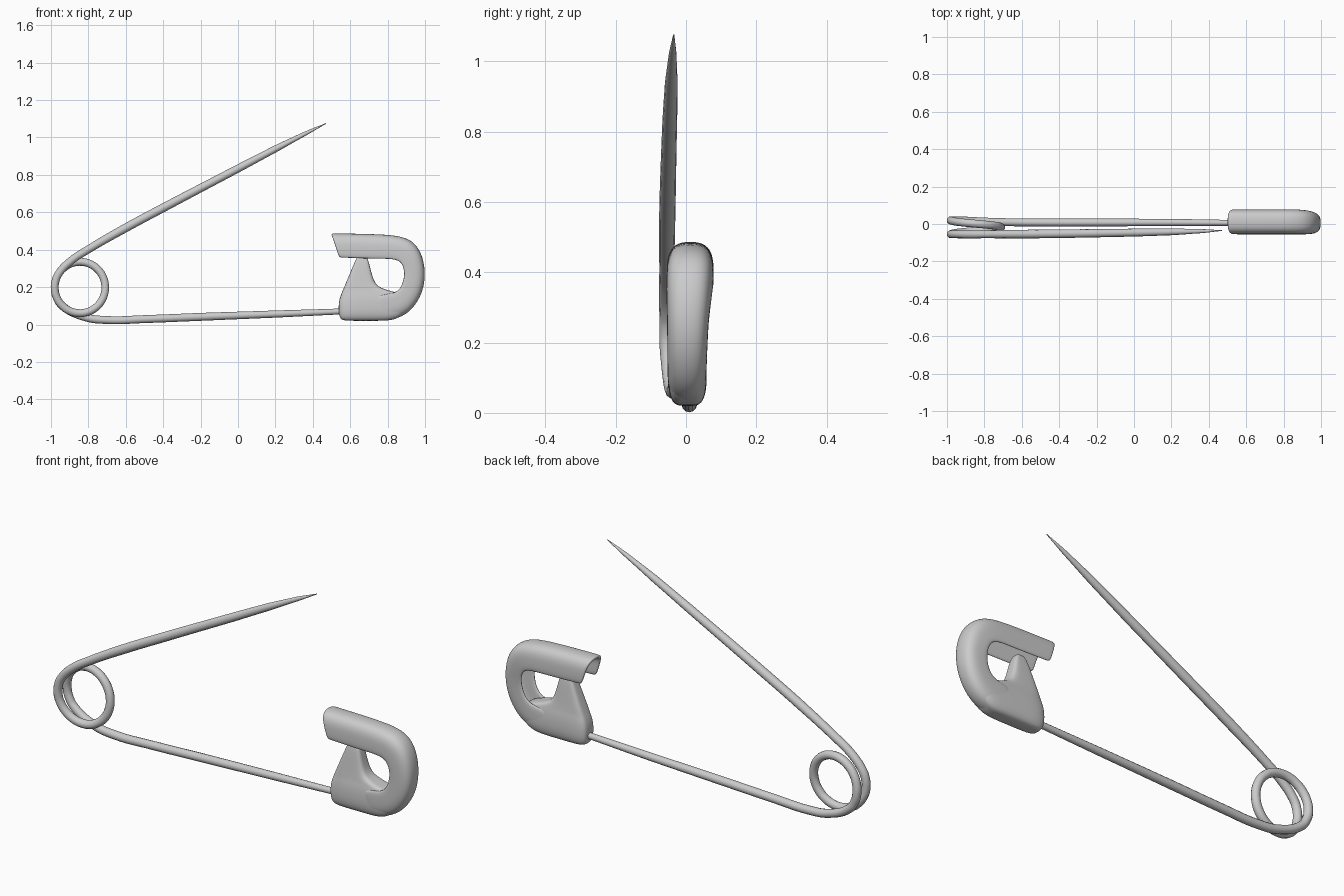
import bpy, bmesh, math
from math import cos, sin, radians


def add_mesh(name, rings, closed, caps):
    """Skin a list of point rings into one mesh object."""
    bm = bmesh.new()
    vs = [[bm.verts.new(p) for p in r] for r in rings]
    n = len(vs[0])
    for a, b in zip(vs, vs[1:]):
        for i in range(n if closed else n - 1):
            j = (i + 1) % n
            bm.faces.new((a[i], a[j], b[j], b[i]))
    if caps:
        bm.faces.new(vs[0])
        bm.faces.new(vs[-1])
    bmesh.ops.recalc_face_normals(bm, faces=bm.faces)
    for f in bm.faces:
        f.smooth = True
    me = bpy.data.meshes.new(name)
    bm.to_mesh(me)
    bm.free()
    ob = bpy.data.objects.new(name, me)
    bpy.context.collection.objects.link(ob)
    return ob


# Wire: lower arm, spring coil, then the pointed upper arm (x, y, z, radius)
R = 0.021
pts = [(0.62, 0.005, 0.073, 0.015), (0.5, 0.006, 0.068, 0.016),
       (0.2, 0.008, 0.056, 0.019), (-0.2, 0.008, 0.041, R),
       (-0.5, 0.008, 0.029, R), (-0.7, 0.01, 0.024, R),
       (-0.82, 0.014, 0.04, R)]
for a in range(225, -216, -20):
    y = 0.02 - 0.075 * min(1, max(0, (180 - a) / 360))
    pts.append((-0.845 + 0.135 * cos(radians(a)), y,
                0.198 + 0.137 * sin(radians(a)), R))
pts += [(-0.89, -0.056, 0.343, R), (-0.8, -0.055, 0.402, R),
        (-0.6, -0.054, 0.517, 0.023), (-0.4, -0.052, 0.624, 0.023),
        (0, -0.046, 0.834, 0.021), (0.2, -0.042, 0.939, 0.018),
        (0.36, -0.038, 1.021, 0.011), (0.47, -0.035, 1.075, 0.002)]
cu = bpy.data.curves.new("pin_wire", 'CURVE')
cu.dimensions = '3D'
cu.bevel_depth = 1.0
cu.bevel_resolution = 4
cu.use_fill_caps = True
cu.resolution_u = 6
sp = cu.splines.new('BEZIER')
sp.bezier_points.add(len(pts) - 1)
for bp, p in zip(sp.bezier_points, pts):
    bp.co = p[:3]
    bp.radius = p[3]
    bp.handle_left_type = bp.handle_right_type = 'AUTO'
wire = bpy.data.objects.new("pin_wire", cu)
bpy.context.collection.objects.link(wire)

# Clasp hook: folded sheet channel, open on its inner side
# stations: outer x, z, inner x, z, y centre, y half width
stations = [(0.50, 0.487, 0.54, 0.357, 0.012, 0.067),
            (0.515, 0.487, 0.555, 0.356, 0.012, 0.067),
            (0.62, 0.486, 0.64, 0.353, 0.012, 0.067),
            (0.75, 0.483, 0.74, 0.35, 0.012, 0.067),
            (0.88, 0.474, 0.835, 0.35, 0.012, 0.067),
            (0.95, 0.435, 0.872, 0.332, 0.010, 0.066),
            (0.988, 0.365, 0.887, 0.295, 0.008, 0.063),
            (1.004, 0.27, 0.888, 0.25, 0.005, 0.059),
            (0.988, 0.17, 0.868, 0.19, 0.004, 0.057),
            (0.935, 0.08, 0.83, 0.168, 0.003, 0.056),
            (0.86, 0.03, 0.79, 0.165, 0.003, 0.056),
            (0.75, 0.018, 0.73, 0.15, 0.003, 0.054)]
half = [(0, -1), (0.4, -1), (0.65, -0.97), (0.85, -0.82), (0.96, -0.55), (1, -0.2)]
section = half + [(f, -s) for f, s in reversed(half)]
rings = [[(ix + (ox - ix) * f, cy + hy * s, iz + (oz - iz) * f)
          for f, s in section] for ox, oz, ix, iz, cy, hy in stations]
hook = add_mesh("clasp_hook", rings, False, False)
# make normals face outward so the sheet thickens inward
if sum(p.normal.z for p in hook.data.polygons if p.center.z > 0.46) < 0:
    hook.data.flip_normals()
so = hook.modifiers.new("thickness", 'SOLIDIFY')
so.thickness = 0.016
so.offset = -1
sub = hook.modifiers.new("smooth", 'SUBSURF')
sub.levels = sub.render_levels = 2

# Clasp body: rounded pouch at the bottom narrowing to the guard tongue
# levels: z, left x, right x, y half width
levels = [(0.019, 0.565, 0.80, 0.025), (0.03, 0.545, 0.85, 0.044),
          (0.065, 0.537, 0.90, 0.055), (0.12, 0.537, 0.92, 0.055),
          (0.155, 0.548, 0.89, 0.051), (0.174, 0.556, 0.84, 0.047),
          (0.195, 0.565, 0.755, 0.044), (0.23, 0.58, 0.727, 0.040),
          (0.29, 0.605, 0.71, 0.034), (0.345, 0.628, 0.697, 0.027),
          (0.375, 0.645, 0.68, 0.017)]


def rounded(v):
    return math.copysign(abs(v) ** 0.45, v)


rings = []
for z, xl, xr, hy in levels:
    cx, hx = (xl + xr) / 2, (xr - xl) / 2
    rings.append([(cx + hx * rounded(cos(t)), 0.004 + hy * rounded(sin(t)), z)
                  for t in (math.tau * (i + 0.5) / 24 for i in range(24))])
body = add_mesh("clasp_body", rings, True, True)
sub = body.modifiers.new("smooth", 'SUBSURF')
sub.levels = sub.render_levels = 2
